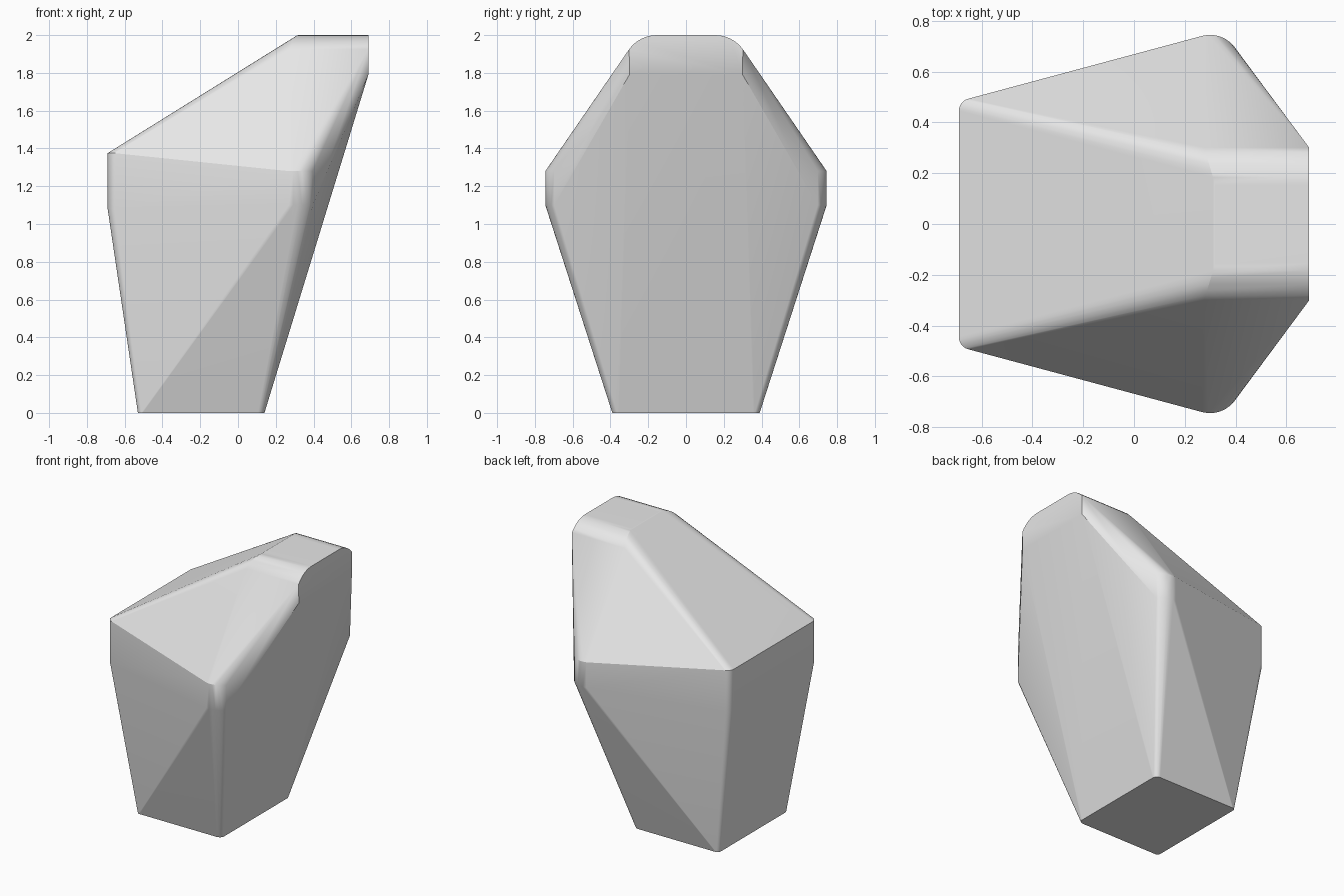
import bpy
import bmesh
from math import cos, sin, radians

cube = bpy.data.objects.get("Cube")
if cube:
    bpy.data.objects.remove(cube, do_unlink=True)


def arc(u, v, r, start, end, steps=6):
    """Points along a rounded corner, angles in degrees."""
    for i in range(steps + 1):
        a = radians(start + (end - start) * i / steps)
        yield u + r * cos(a), v + r * sin(a)


def make_material(name, colour):
    mat = bpy.data.materials.new(name)
    mat.use_nodes = True
    mat.diffuse_color = colour
    mat.node_tree.nodes["Principled BSDF"].inputs["Base Color"].default_value = colour
    return mat


points = []

# Foot corners
points += [(x, y, 0) for x, y in arc(-0.505, 0.365, 0.025, 180, 90)]
points += [(x, y, 0) for x, y in arc(0.105, 0.355, 0.035, 90, 0)]

# Upright corners of the low end and of the widest part
points += [(x, y, z) for x, y in arc(-0.64, 0.445, 0.05, 180, 105) for z in (1.08, 1.375)]
points += [(x, y, z) for x, y in arc(0.3, 0.625, 0.12, 105, 37) for z in (1.1, 1.28)]

# Rounded shoulders of the crest, and the end face below them
for y, z in arc(0.155, 1.82, 0.18, 90, 36):
    points += [(0.32 - 0.3 * (y - 0.155), y, z), (0.69, y, z)]
points.append((0.69, 0.3, 1.79))

# Stone body: both sides wrapped in one convex skin
bm = bmesh.new()
for x, y, z in points:
    for side in (-1, 1):
        bm.verts.new((x, y * side, z))
hull = bmesh.ops.convex_hull(bm, input=bm.verts)
loose = {g for g in hull["geom_interior"] + hull["geom_unused"]
         if isinstance(g, bmesh.types.BMVert)}
bmesh.ops.delete(bm, geom=list(loose), context="VERTS")
bmesh.ops.dissolve_limit(bm, angle_limit=radians(0.5), verts=bm.verts, edges=bm.edges)
bmesh.ops.recalc_face_normals(bm, faces=bm.faces)

mesh = bpy.data.meshes.new("stone_body")
bm.to_mesh(mesh)
bm.free()
mesh.materials.append(make_material("stone grey", (0.8, 0.8, 0.8, 1)))
stone = bpy.data.objects.new("stone_body", mesh)
bpy.context.collection.objects.link(stone)

# Smooth rounded corners, flat large facets
bpy.ops.object.select_all(action="DESELECT")
stone.select_set(True)
bpy.context.view_layer.objects.active = stone
bpy.ops.object.shade_smooth_by_angle(angle=radians(25))
weighted = stone.modifiers.new("facet_normals", "WEIGHTED_NORMAL")
weighted.keep_sharp = True
